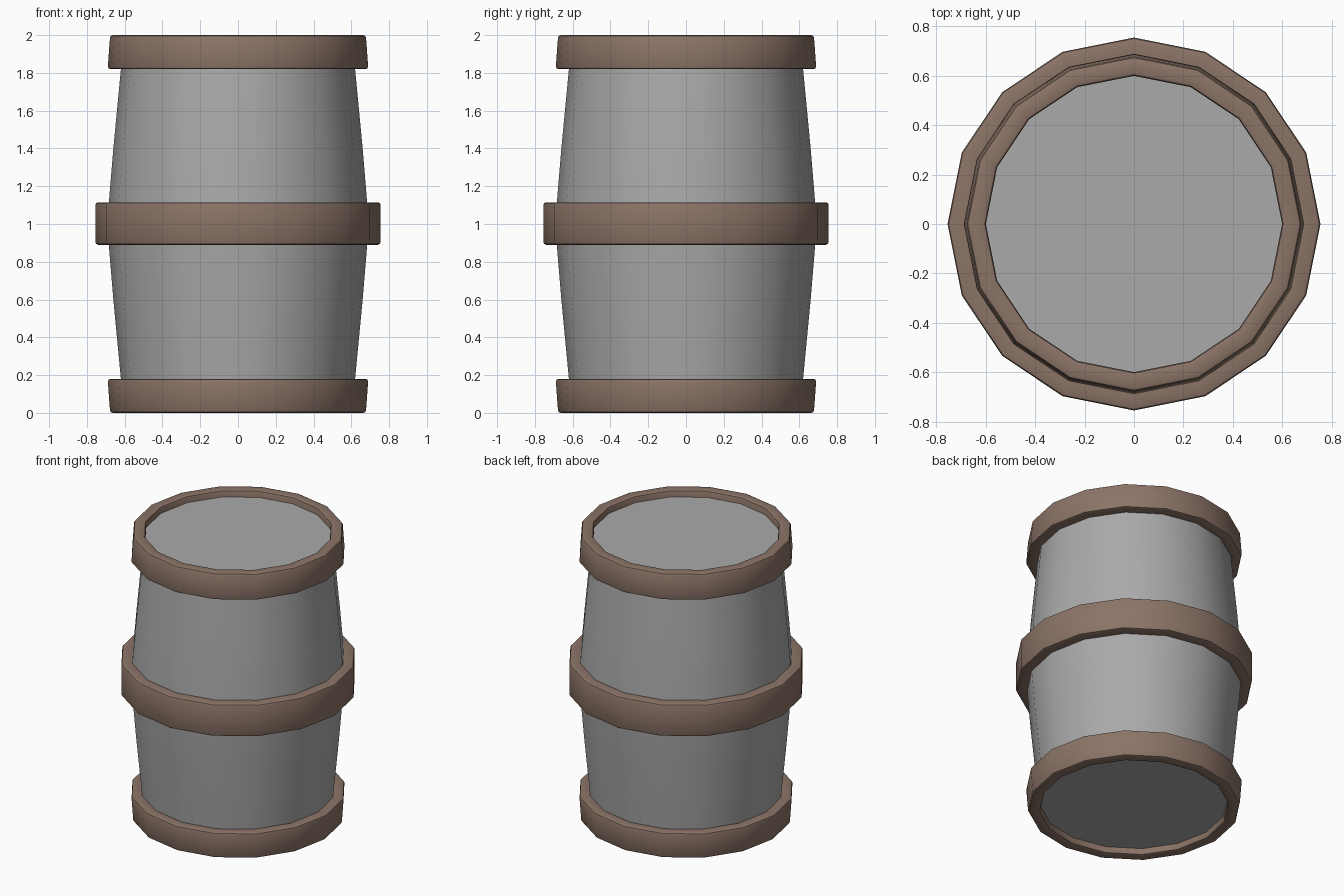
import bpy, bmesh
from math import sin, cos, pi

if "Cube" in bpy.data.objects:
    bpy.data.objects.remove(bpy.data.objects["Cube"], do_unlink=True)

SIDES = 16


def material(name, rgb):
    mat = bpy.data.materials.new(name)
    mat.use_nodes = True
    mat.diffuse_color = (*rgb, 1)
    mat.node_tree.nodes["Principled BSDF"].inputs["Base Color"].default_value = (*rgb, 1)
    return mat


def lathe(name, profile, mat, closed, bevel=0):
    """Turn a (radius, height) profile, listed upwards on the outside, about z."""
    bm = bmesh.new()
    loops = [[bm.verts.new((r * cos(2 * pi * i / SIDES), r * sin(2 * pi * i / SIDES), z))
              for i in range(SIDES)] for r, z in profile]
    pairs = list(zip(loops, loops[1:]))
    if closed:
        pairs.append((loops[-1], loops[0]))
    else:
        bm.faces.new(loops[0][::-1])
        bm.faces.new(loops[-1])
    for a, b in pairs:
        for i in range(SIDES):
            j = (i + 1) % SIDES
            bm.faces.new((a[i], a[j], b[j], b[i]))
    bmesh.ops.recalc_face_normals(bm, faces=bm.faces)
    if bevel:
        # round only the edges running around the hoop
        around = [e for e in bm.edges if abs(e.verts[0].co.z - e.verts[1].co.z) < 1e-5
                  and abs(e.verts[0].co.xy.length - e.verts[1].co.xy.length) < 1e-5]
        bmesh.ops.bevel(bm, geom=around, offset=bevel, segments=2, profile=0.5,
                        affect='EDGES')
    mesh = bpy.data.meshes.new(name)
    bm.to_mesh(mesh)
    bm.free()
    mesh.materials.append(mat)
    obj = bpy.data.objects.new(name, mesh)
    bpy.context.collection.objects.link(obj)
    bpy.ops.object.select_all(action='DESELECT')
    obj.select_set(True)
    bpy.context.view_layer.objects.active = obj
    bpy.ops.object.shade_smooth_by_angle(angle=0.6)
    return obj


grey = material("barrel grey", (0.40, 0.40, 0.40))
brown = material("hoop brown", (0.26, 0.175, 0.135))

# Bulging body with recessed flat ends, mirrored about mid-height
upper = [(0.69, 1.0), (0.684, 1.11), (0.66, 1.4), (0.62, 1.82), (0.606, 1.955)]
lower = [(r, 2 - z) for r, z in reversed(upper[1:])]
lathe("barrel_body", lower + upper, grey, closed=False)

# Rim hoops, slightly wider toward the middle
rim = [(0.60, 1.82), (0.69, 1.82), (0.677, 2.0), (0.60, 2.0)]
lathe("top_hoop", rim, brown, closed=True, bevel=0.014)
lathe("bottom_hoop", [(r, 2 - z) for r, z in reversed(rim)], brown, closed=True, bevel=0.014)

# Wide hoop around the middle
lathe("middle_hoop", [(0.65, 0.89), (0.755, 0.89), (0.755, 1.115), (0.65, 1.115)],
      brown, closed=True, bevel=0.014)
